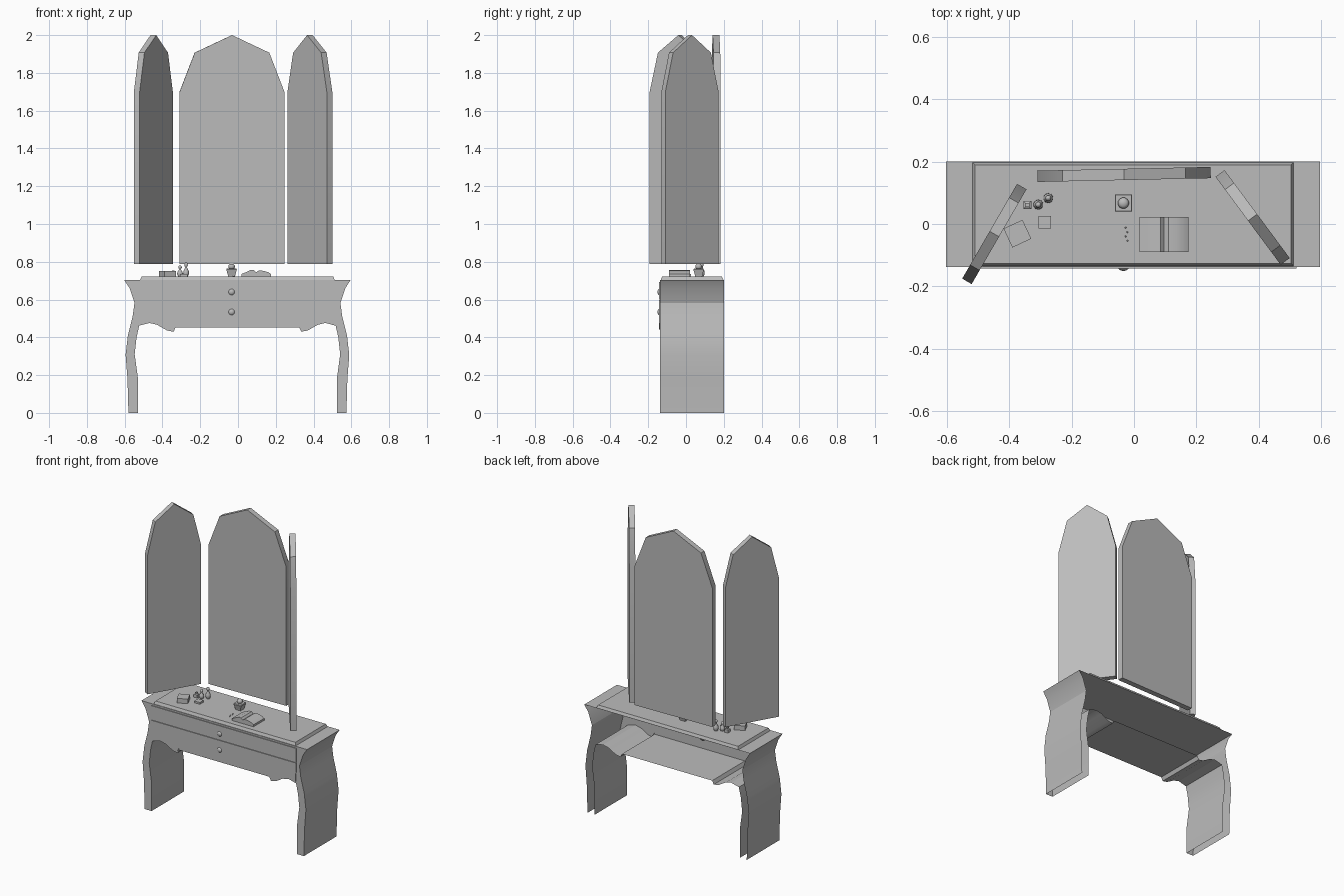
import bpy, bmesh, math
from mathutils import Matrix, Vector

if "Cube" in bpy.data.objects:
    bpy.data.objects.remove(bpy.data.objects["Cube"])

grey = bpy.data.materials.new("plain_grey")
grey.use_nodes = True
COLOUR = (0.5, 0.5, 0.5, 1)
grey.diffuse_color = COLOUR
grey.node_tree.nodes["Principled BSDF"].inputs["Base Color"].default_value = COLOUR

CX = -0.003     # centre line of the table
TOP = 0.722     # height of the tabletop


def finish(name, bm, matrix=None, smooth=None):
    if matrix:
        bm.transform(matrix)
    mesh = bpy.data.meshes.new(name)
    bm.to_mesh(mesh)
    bm.free()
    mesh.materials.append(grey)
    obj = bpy.data.objects.new(name, mesh)
    bpy.context.collection.objects.link(obj)
    if smooth:
        bpy.ops.object.select_all(action='DESELECT')
        obj.select_set(True)
        bpy.context.view_layer.objects.active = obj
        bpy.ops.object.shade_smooth_by_angle(angle=math.radians(smooth))
    return obj


def extrude(name, outline, y0, y1, matrix=None, smooth=None, back=True, floor=True):
    """Prism from an x-z outline; the back and the faces on the floor can stay open."""
    bm = bmesh.new()
    front = [bm.verts.new((x, y0, z)) for x, z in outline]
    rear = [bm.verts.new((x, y1, z)) for x, z in outline]
    n = len(outline)
    bm.faces.new(front)
    if back:
        bm.faces.new(rear[::-1])
    for i in range(n):
        j = (i + 1) % n
        if floor or outline[i][1] + outline[j][1] > 0:
            bm.faces.new((front[j], front[i], rear[i], rear[j]))
    bmesh.ops.recalc_face_normals(bm, faces=bm.faces)
    return finish(name, bm, matrix, smooth)


def mirrored(half):
    """Closes a left half outline with its mirror image."""
    return [(CX + x, z) for x, z in half] + [(CX - x, z) for x, z in reversed(half)]


def box(name, centre, size, turn=0, taper=0):
    bm = bmesh.new()
    bmesh.ops.create_cube(bm, size=1)
    for v in bm.verts:
        v.co = Vector(v.co) * Vector(size)
        if v.co.z > 0:
            v.co.x -= math.copysign(taper, v.co.x)
            v.co.y -= math.copysign(taper, v.co.y)
    return finish(name, bm, Matrix.Translation(centre) @ Matrix.Rotation(turn, 4, 'Z'))


def lathe(name, x, y, profile, sides, smooth=None):
    """Turned part from radius-height pairs standing on the tabletop."""
    bm = bmesh.new()
    rings = []
    for r, z in profile:
        rings.append([bm.verts.new((x + r * math.cos(a), y + r * math.sin(a), TOP + z))
                      for a in (math.tau * (k + 0.5) / sides for k in range(sides))])
    for low, high in zip(rings, rings[1:]):
        for k in range(sides):
            m = (k + 1) % sides
            bm.faces.new((low[k], low[m], high[m], high[k]))
    bm.faces.new(rings[0][::-1])
    bm.faces.new(rings[-1])
    return finish(name, bm, None, smooth)


# Table shell: curved legs and scalloped apron, open at the back and under the feet
apron = [(-0.52, 0.462), (-0.465, 0.476), (-0.424, 0.466), (-0.372, 0.436),
         (-0.338, 0.43), (-0.327, 0.453)]
leg = [(-0.6, 0.704), (-0.571, 0.66), (-0.545, 0.582), (-0.555, 0.51), (-0.58, 0.41),
       (-0.592, 0.307), (-0.582, 0.18), (-0.577, 0), (-0.527, 0), (-0.527, 0.185),
       (-0.544, 0.31), (-0.534, 0.4)]
extrude("table_shell", mirrored(leg + apron), -0.138, 0.2, smooth=25, back=False, floor=False)

# Drawer fronts: plain upper one, lower one following the apron
extrude("upper_drawer", mirrored([(-0.524, 0.693), (-0.524, 0.601)]), -0.143, -0.137)
lower = [(-0.524, 0.597)] + [(max(x, -0.524), z + 0.011) for x, z in apron]
extrude("lower_drawer", mirrored(lower), -0.143, -0.137)

# Drawer knobs
for name, z in (("upper_knob", 0.64), ("lower_knob", 0.534)):
    bm = bmesh.new()
    bmesh.ops.create_uvsphere(bm, u_segments=16, v_segments=10, radius=0.021)
    finish(name, bm, Matrix.Translation((-0.034, -0.13, z)), 60)

# Raised tabletop
box("tabletop", (CX, 0.032, 0.713), (1.03, 0.332, 0.018), taper=0.008)


# Three pointed mirrors, each placed by the plan positions of its two ends
def mirror(name, left, right, thick):
    span = Vector(right) - Vector(left)
    w = span.length / 2
    half = [(-w, 0.788), (-w, 1.698), (-w * 0.71, 1.907)]
    outline = half + [(0, 2.0)] + [(-x, z) for x, z in reversed(half)]
    mid = (Vector(left) + Vector(right)) / 2
    place = Matrix.Translation((mid.x, mid.y, 0)) @ Matrix.Rotation(
        math.atan2(span.y, span.x), 4, 'Z')
    extrude(name, outline, -thick / 2, thick / 2, place, 30)


mirror("centre_mirror", (-0.31, 0.153), (0.246, 0.165), 0.036)
mirror("right_mirror", (-0.536, -0.184), (-0.36, 0.12), 0.035)
mirror("left_mirror", (0.276, 0.162), (0.485, -0.12), 0.036)

# Open book with two bowed pages
pages = [(0.018, TOP), (0.018, 0.735), (0.04, 0.744), (0.065, 0.756), (0.085, 0.756),
         (0.096, 0.745), (0.11, 0.754), (0.135, 0.752), (0.16, 0.745), (0.175, 0.735),
         (0.175, TOP)]
extrude("open_book", pages, -0.09, 0.022, smooth=35)

# Trinket boxes
box("trinket_box", (-0.374, -0.031, TOP + 0.015), (0.067, 0.067, 0.03), math.radians(25))
box("small_box", (-0.287, 0.006, TOP + 0.006), (0.04, 0.04, 0.012))

# Perfume bottles and jars
flask = [(0.01, 0), (0.016, 0.012), (0.015, 0.025), (0.007, 0.038), (0.006, 0.046),
         (0.01, 0.052), (0.009, 0.06), (0.003, 0.066)]
lathe("short_bottle", -0.307, 0.062, [(r, z * 0.9) for r, z in flask], 10, 50)
lathe("tall_bottle", -0.275, 0.083, [(r, z * 1.13) for r, z in flask], 10, 50)
lathe("square_jar", -0.342, 0.061, [(0.018, 0), (0.018, 0.02), (0.009, 0.024), (0.009, 0.032)], 4)
lathe("large_jar", -0.034, 0.067, [(0.026, 0), (0.028, 0.008), (0.039, 0.036), (0.036, 0.042)], 4)
lathe("jar_stopper", -0.034, 0.067,
      [(0.014, 0.042), (0.018, 0.05), (0.018, 0.058), (0.01, 0.066)], 12, 50)

# Loose beads
for k in range(4):
    bm = bmesh.new()
    bmesh.ops.create_icosphere(bm, subdivisions=1, radius=0.003)
    finish(f"bead_{k + 1}", bm, Matrix.Translation(
        (-0.027 + 0.006 * (k % 2), -0.012 - 0.014 * k, TOP + 0.002)))
